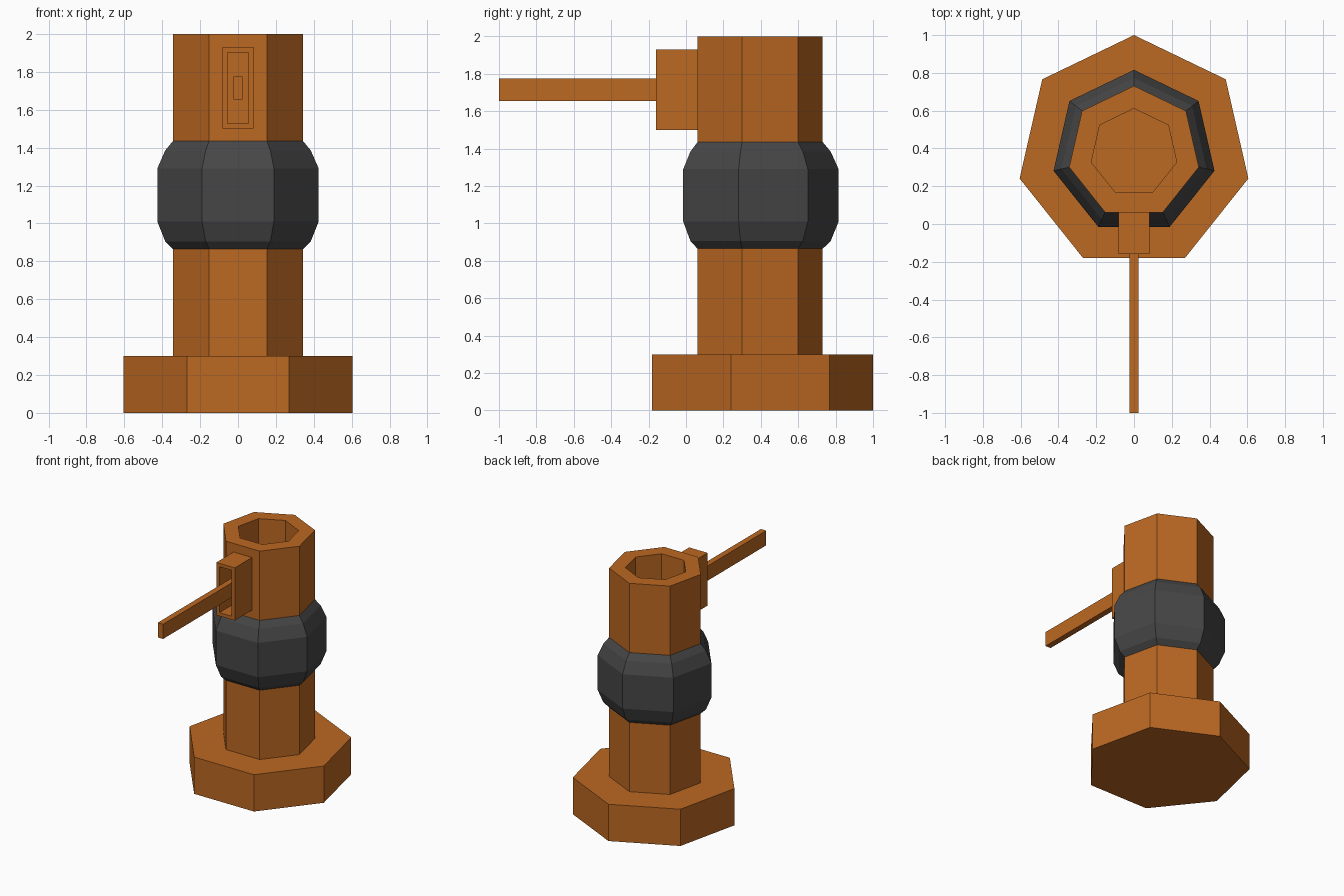
import bpy, bmesh
from math import sin, cos, pi, tau
from mathutils import Matrix, Vector

cube = bpy.data.objects.get("Cube")
if cube:
    bpy.data.objects.remove(cube, do_unlink=True)

SIDES = 7
AXIS_Y = 0.379


def material(name, rgb):
    mat = bpy.data.materials.new(name)
    mat.use_nodes = True
    mat.diffuse_color = (*rgb, 1)
    mat.node_tree.nodes["Principled BSDF"].inputs["Base Color"].default_value = (*rgb, 1)
    return mat


orange = material("burnt orange", (0.50, 0.138, 0.016))
charcoal = material("charcoal", (0.062, 0.062, 0.062))


def finish(name, bm, mat):
    mesh = bpy.data.meshes.new(name)
    bm.to_mesh(mesh)
    bm.free()
    mesh.materials.append(mat)
    obj = bpy.data.objects.new(name, mesh)
    bpy.context.collection.objects.link(obj)
    return obj


def lathe(name, profile, mat, cap_start=False, cap_end=False):
    """Seven-sided turned part from (radius, height) points."""
    bm = bmesh.new()
    rings = []
    for r, z in profile:
        angles = [pi / 2 + tau * k / SIDES for k in range(SIDES)]
        rings.append([bm.verts.new((r * cos(a), AXIS_Y + r * sin(a), z)) for a in angles])
    for low, high in zip(rings, rings[1:]):
        for i in range(SIDES):
            j = (i + 1) % SIDES
            bm.faces.new((low[i], low[j], high[j], high[i]))
    if cap_start:
        bm.faces.new(rings[0][::-1])
    if cap_end:
        bm.faces.new(rings[-1])
    return finish(name, bm, mat)


def box(low, high):
    low, high = Vector(low), Vector(high)
    bm = bmesh.new()
    bmesh.ops.create_cube(bm, size=1, matrix=Matrix.Translation((low + high) / 2)
                          @ Matrix.Diagonal((*(high - low), 1)))
    return bm


# Wide foot
lathe("base", [(0.621, 0), (0.621, 0.30)], orange, True, True)

# Hollow column, open at the top
lathe("column", [(0.352, 0.30), (0.352, 2), (0.232, 2), (0.232, 0.31)], orange, cap_end=True)

# Bulging collar with rounded shoulders
lathe("collar", [(0.352, 0.865), (0.394, 0.905), (0.437, 1.01),
                 (0.437, 1.29), (0.394, 1.385), (0.352, 1.435)], charcoal)

# Lever housing with a recessed slot in its front
bm = box((-0.083, -0.16, 1.50), (0.083, 0.07, 1.93))
front = min(bm.faces, key=lambda f: f.calc_center_median().y)
bmesh.ops.inset_region(bm, faces=[front], thickness=0.039)
slot = bmesh.ops.extrude_discrete_faces(bm, faces=[front])["faces"][0]
bmesh.ops.translate(bm, verts=slot.verts, vec=(0, 0.21, 0))
finish("lever_housing", bm, orange)

# Lever reaching out of the slot
finish("lever", box((-0.024, -1, 1.655), (0.024, 0.06, 1.775)), orange)
